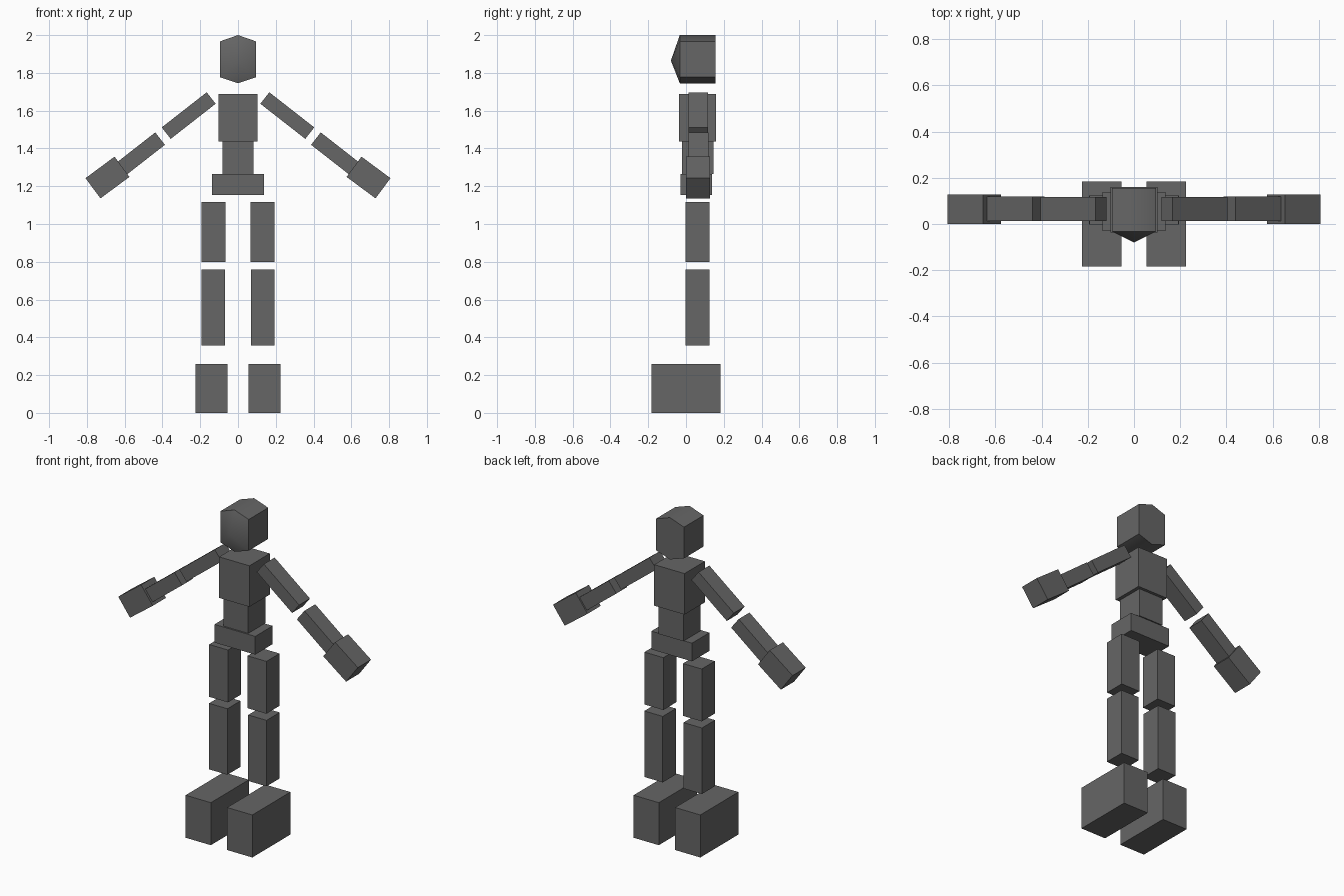
import bpy, bmesh, math
from mathutils import Matrix, Vector

if "Cube" in bpy.data.objects:
    bpy.data.objects.remove(bpy.data.objects["Cube"])

grey = bpy.data.materials.new("charcoal grey")
grey.diffuse_color = (0.133, 0.133, 0.133, 1)
grey.use_nodes = True
grey.node_tree.nodes["Principled BSDF"].inputs["Base Color"].default_value = grey.diffuse_color


def finish(name, bm):
    bmesh.ops.recalc_face_normals(bm, faces=bm.faces)
    mesh = bpy.data.meshes.new(name)
    bm.to_mesh(mesh)
    bm.free()
    mesh.materials.append(grey)
    obj = bpy.data.objects.new(name, mesh)
    bpy.context.collection.objects.link(obj)
    return obj


def box(name, center, size, tilt=0.0):
    """Box turned by tilt degrees in the x-z plane."""
    bm = bmesh.new()
    m = (Matrix.Translation(center) @ Matrix.Rotation(math.radians(tilt), 4, 'Y')
         @ Matrix.Diagonal((*size, 1)))
    bmesh.ops.create_cube(bm, size=1, matrix=m)
    return finish(name, bm)


def span(name, x, y, z):
    """Upright box from its ranges on each axis."""
    return box(name, [sum(r) / 2 for r in (x, y, z)], [r[1] - r[0] for r in (x, y, z)])


# Head: six-sided prism with a shallow pointed face
outline = [(0, 2.0), (0.095, 1.967), (0.095, 1.777),
           (0, 1.745), (-0.095, 1.777), (-0.095, 1.967)]
bm = bmesh.new()
front = [bm.verts.new((x, -0.033, z)) for x, z in outline]
back = [bm.verts.new((x, 0.155, z)) for x, z in outline]
nose = bm.verts.new((0, -0.08, 1.865))
for i in range(6):
    j = (i + 1) % 6
    bm.faces.new((front[i], front[j], back[j], back[i]))
    bm.faces.new((front[j], front[i], nose))
bm.faces.new(back)
head = finish("head", bm)
bpy.context.view_layer.objects.active = head
head.select_set(True)
bpy.ops.object.shade_smooth_by_angle(angle=math.radians(50))

# Torso
span("chest", (-0.102, 0.102), (-0.036, 0.16), (1.438, 1.688))
span("abdomen", (-0.083, 0.083), (-0.02, 0.145), (1.265, 1.436))
span("pelvis", (-0.137, 0.137), (-0.03, 0.138), (1.154, 1.265))

# Limbs on both sides
for side, s in (("left", 1), ("right", -1)):
    def mirrored(a, b):
        return tuple(sorted((s * a, s * b)))
    span(side + "_thigh", mirrored(0.066, 0.193), (-0.002, 0.124), (0.798, 1.117))
    span(side + "_shin", mirrored(0.07, 0.194), (-0.002, 0.124), (0.356, 0.758))
    span(side + "_foot", mirrored(0.055, 0.225), (-0.183, 0.183), (0, 0.259))
    box(side + "_upper_arm", (s * 0.261, 0.064, 1.574), (0.302, 0.104, 0.077), s * 38)
    box(side + "_forearm", (s * 0.515, 0.066, 1.372), (0.26, 0.104, 0.083), s * 38)
    box(side + "_hand", (s * 0.691, 0.064, 1.246), (0.191, 0.127, 0.133), s * 36.5)
